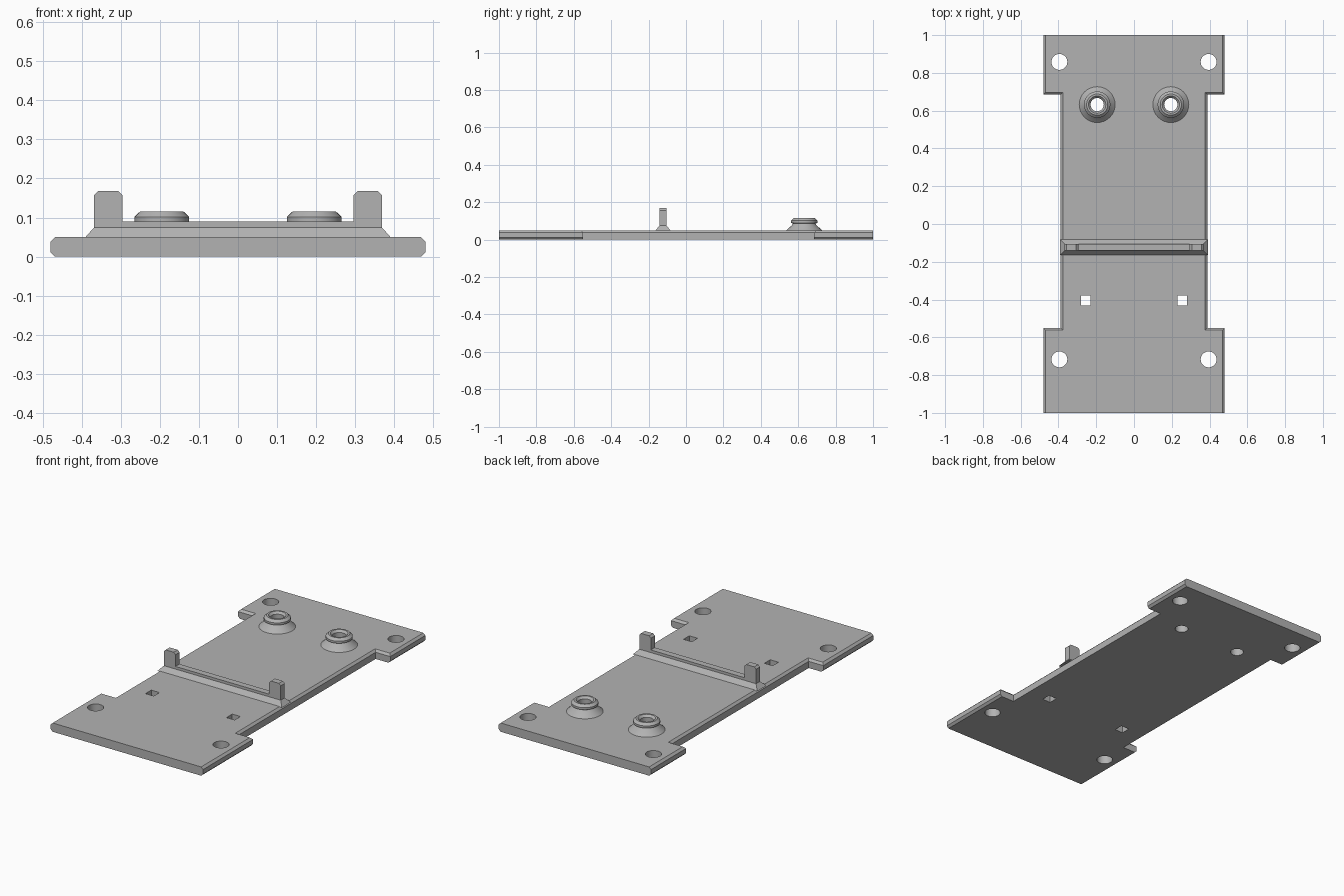
import bpy, bmesh, math
from mathutils import Matrix

cube = bpy.data.objects.get("Cube")
if cube:
    bpy.data.objects.remove(cube, do_unlink=True)

grey = bpy.data.materials.new("plain grey")
grey.use_nodes = True
grey.diffuse_color = (0.45, 0.45, 0.45, 1)
grey.node_tree.nodes["Principled BSDF"].inputs["Base Color"].default_value = (0.45, 0.45, 0.45, 1)

TOP = 0.05
RIDGE_Y = -0.123
EDGE = 0.012


def finish(name, bm):
    bmesh.ops.recalc_face_normals(bm, faces=bm.faces[:])
    mesh = bpy.data.meshes.new(name)
    bm.to_mesh(mesh)
    bm.free()
    mesh.materials.append(grey)
    obj = bpy.data.objects.new(name, mesh)
    bpy.context.collection.objects.link(obj)
    return obj


def extrude(points, vector):
    bm = bmesh.new()
    face = bm.faces.new([bm.verts.new(p) for p in points])
    new = bmesh.ops.extrude_face_region(bm, geom=[face])["geom"]
    verts = [g for g in new if isinstance(g, bmesh.types.BMVert)]
    bmesh.ops.translate(bm, verts=verts, vec=vector)
    bmesh.ops.recalc_face_normals(bm, faces=bm.faces[:])
    return bm


def smooth(obj):
    bpy.ops.object.select_all(action='DESELECT')
    obj.select_set(True)
    bpy.context.view_layer.objects.active = obj
    bpy.ops.object.shade_smooth_by_angle(angle=math.radians(25))


# Base plate: wide ends, narrow waist, chamfered long edges
half = [(0.48, -1), (0.48, -0.55), (0.388, -0.55), (0.388, 0.685), (0.48, 0.685), (0.48, 1)]
outline = half + [(-x, y) for x, y in reversed(half)]
bm = extrude([(x, y, 0) for x, y in outline], (0, 0, TOP))


def chamfered(edge):
    a, b = (v.co for v in edge.verts)
    if abs(a.z - b.z) > 0.01 or (abs(a.y) > 0.99 and abs(b.y) > 0.99):
        return False
    return a.z > 0.01 or (abs(a.x) > 0.47 and abs(b.x) > 0.47)


bmesh.ops.bevel(bm, geom=[e for e in bm.edges if chamfered(e)], offset=EDGE,
                segments=1, affect='EDGES')
plate = finish("base_plate", bm)

# Cutters for screw holes, boss bores and square slots
bm = bmesh.new()


def round_cutter(x, y, radius):
    bmesh.ops.create_cone(bm, cap_ends=True, segments=32, radius1=radius, radius2=radius,
                          depth=0.3, matrix=Matrix.Translation((x, y, 0)))


for side in (-1, 1):
    round_cutter(side * 0.395, 0.858, 0.042)
    round_cutter(side * 0.395, -0.717, 0.042)
    round_cutter(side * 0.195, 0.632, 0.035)
    bmesh.ops.create_cube(bm, size=1, matrix=Matrix.Translation((side * 0.255, -0.405, 0))
                          @ Matrix.Diagonal((0.052, 0.052, 0.3, 1)))
cutter = finish("hole_cutter", bm)
cutter.hide_render = True
mod = plate.modifiers.new("holes", 'BOOLEAN')
mod.operation = 'DIFFERENCE'
mod.solver = 'EXACT'
mod.object = cutter
bpy.context.view_layer.update()
bpy.context.view_layer.objects.active = plate
bpy.ops.object.modifier_apply(modifier="holes")
bpy.data.objects.remove(cutter, do_unlink=True)
smooth(plate)


# Ridge: sloped foot below a thin straight wall
def ring(bm, hx, hy, z):
    return [bm.verts.new((x * hx, RIDGE_Y + y * hy, z))
            for x, y in ((-1, -1), (1, -1), (1, 1), (-1, 1))]


bm = bmesh.new()
rings = [ring(bm, 0.392, 0.042, TOP - 0.002), ring(bm, 0.368, 0.018, 0.075),
         ring(bm, 0.368, 0.018, 0.09)]
for low, high in zip(rings, rings[1:]):
    for i in range(4):
        j = (i + 1) % 4
        bm.faces.new((low[i], low[j], high[j], high[i]))
bm.faces.new(rings[0])
bm.faces.new(rings[-1])
finish("cross_ridge", bm)

# Upright tabs and round bosses on both sides
boss_profile = [(0.095, TOP), (0.066, 0.077), (0.06, 0.085), (0.07, 0.09), (0.07, 0.102),
                (0.056, 0.115), (0.046, 0.115), (0.035, 0.103), (0.035, TOP)]
for side, label in ((1, "left"), (-1, "right")):
    tab = [(0.295, 0.075), (0.368, 0.075), (0.368, 0.157), (0.357, 0.168),
           (0.306, 0.168), (0.295, 0.157)]
    bm = extrude([(side * x, RIDGE_Y - 0.018, z) for x, z in tab], (0, 0.036, 0))
    finish(label + "_tab", bm)

    bm = bmesh.new()
    verts = [bm.verts.new((r, 0, z)) for r, z in boss_profile]
    edges = [bm.edges.new(pair) for pair in zip(verts, verts[1:])]
    bmesh.ops.spin(bm, geom=verts + edges, cent=(0, 0, 0), axis=(0, 0, 1),
                   angle=math.tau, steps=32)
    bmesh.ops.remove_doubles(bm, verts=bm.verts[:], dist=0.0005)
    # Close the underside so the normals face outward
    rims = [e for e in bm.edges if e.is_boundary]
    bmesh.ops.bridge_loops(bm, edges=rims)
    boss = finish(label + "_boss", bm)
    boss.location = (side * 0.195, 0.632, 0)
    smooth(boss)
